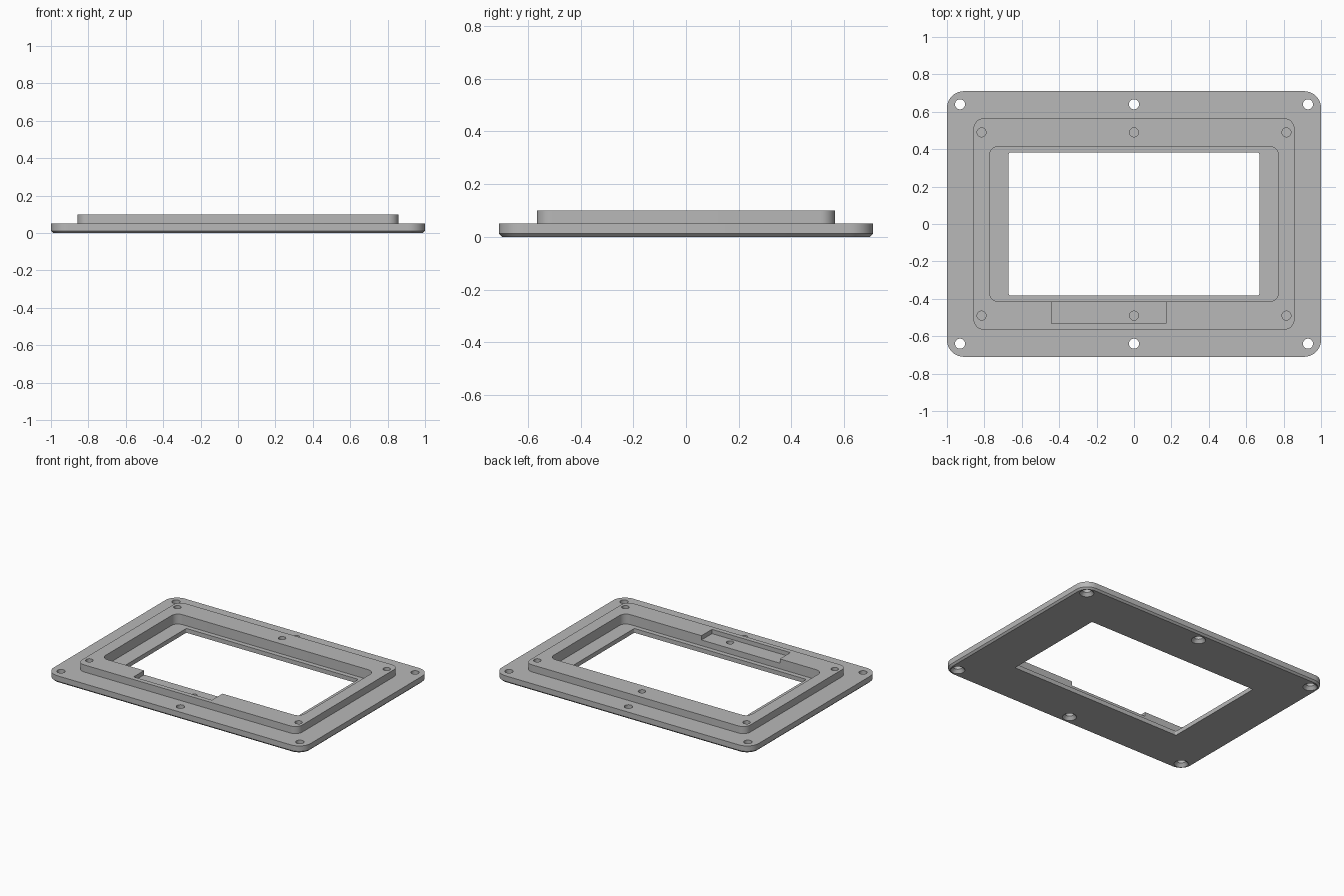
import bpy, bmesh
from math import cos, sin, pi

cube = bpy.data.objects.get("Cube")
if cube:
    bpy.data.objects.remove(cube, do_unlink=True)

grey = bpy.data.materials.new("satin grey")
grey.use_nodes = True
grey.diffuse_color = (0.48, 0.48, 0.48, 1)
grey.node_tree.nodes["Principled BSDF"].inputs["Base Color"].default_value = grey.diffuse_color


def rounded(hx, hy, r, z, cx=0, cy=0, steps=10):
    """Closed loop of a rounded rectangle (a circle when hx = hy = r)."""
    pts = []
    for q, (sx, sy) in enumerate(((1, 1), (-1, 1), (-1, -1), (1, -1))):
        for i in range(steps + 1):
            a = (q + i / steps) * pi / 2
            # a full circle would repeat its quarter points
            if hx == hy == r and i == steps:
                continue
            pts.append((cx + sx * (hx - r) + r * cos(a),
                        cy + sy * (hy - r) + r * sin(a), z))
    return pts


def stack(bm, loops):
    """Skin a stack of loops from bottom to top and cap both ends."""
    rings = [[bm.verts.new(p) for p in loop] for loop in loops]
    n = len(rings[0])
    for low, high in zip(rings, rings[1:]):
        for i in range(n):
            j = (i + 1) % n
            bm.faces.new((low[i], low[j], high[j], high[i]))
    bm.faces.new(rings[0][::-1])
    bm.faces.new(rings[-1])


def make(name, stacks):
    bm = bmesh.new()
    for loops in stacks:
        stack(bm, loops)
    mesh = bpy.data.meshes.new(name)
    bm.to_mesh(mesh)
    bm.free()
    mesh.materials.append(grey)
    ob = bpy.data.objects.new(name, mesh)
    bpy.context.collection.objects.link(ob)
    return ob


# Flange with a chamfered underside and a raised rim
frame = make("bezel_frame", [[
    rounded(0.988, 0.698, 0.078, 0),
    rounded(1, 0.71, 0.09, 0.012),
    rounded(1, 0.71, 0.09, 0.05),
    rounded(0.858, 0.565, 0.055, 0.05),
    rounded(0.858, 0.565, 0.055, 0.10)]])

# Window opening that widens into the pocket
window = make("window_cutter", [[
    rounded(0.67, 0.382, 0.01, -0.1),
    rounded(0.67, 0.382, 0.01, 0.03),
    rounded(0.773, 0.415, 0.05, 0.03),
    rounded(0.773, 0.415, 0.05, 0.2)]])

# Shallow recess in the front of the rim
recess = make("recess_cutter", [[
    rounded(0.305, 0.085, 0.001, z, -0.135, -0.447, 1) for z in (0.07, 0.2)]])

# Countersunk holes in the flange and blind screw holes in the rim
holes = []
for sx in (-1, 0, 1):
    for sy in (-1, 1):
        holes.append([rounded(r, r, r, z, sx * 0.93, sy * 0.64, 8)
                      for r, z in ((0.05, -0.005), (0.027, 0.022), (0.027, 0.2))])
        holes.append([rounded(0.024, 0.024, 0.024, z, sx * 0.815, sy * 0.49, 8)
                      for z in (0.035, 0.2)])
drill = make("hole_cutter", holes)

# Cut the frame and bake the result
for cutter in (window, recess, drill):
    mod = frame.modifiers.new(cutter.name, "BOOLEAN")
    mod.operation = "DIFFERENCE"
    mod.solver = "EXACT"
    mod.object = cutter
    cutter.hide_render = True
bpy.context.view_layer.update()
baked = bpy.data.meshes.new_from_object(
    frame.evaluated_get(bpy.context.evaluated_depsgraph_get()))
frame.modifiers.clear()
frame.data = baked
baked.name = "bezel_frame"
baked.materials.clear()
baked.materials.append(grey)
baked.polygons.foreach_set("material_index", [0] * len(baked.polygons))
for cutter in (window, recess, drill):
    bpy.data.objects.remove(cutter, do_unlink=True)

# Smooth rounded corners, crisp edges
bpy.ops.object.select_all(action="DESELECT")
frame.select_set(True)
bpy.context.view_layer.objects.active = frame
bpy.ops.object.shade_smooth_by_angle(angle=pi / 6)
